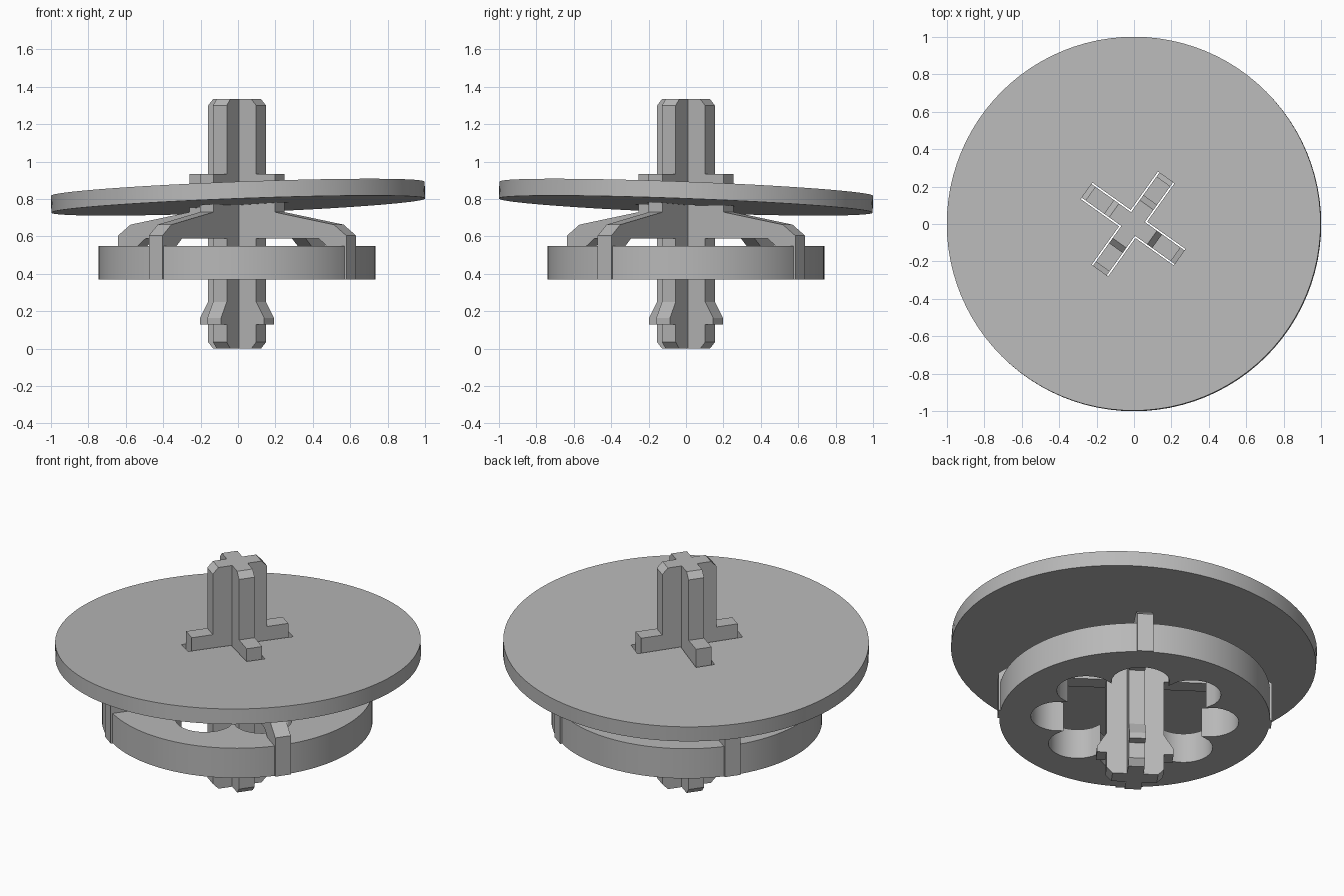
import bpy, bmesh, math
from mathutils import Vector

if "Cube" in bpy.data.objects:
    bpy.data.objects.remove(bpy.data.objects["Cube"])

grey = bpy.data.materials.new("plain grey")
grey.use_nodes = True
colour = (0.48, 0.48, 0.48, 1)
grey.diffuse_color = colour
grey.node_tree.nodes["Principled BSDF"].inputs["Base Color"].default_value = colour

TURN = math.radians(54.5)   # heading of the first blade
CENTRE = Vector((-0.005, 0, 0))


def make_object(name, bm):
    bmesh.ops.recalc_face_normals(bm, faces=bm.faces)
    mesh = bpy.data.meshes.new(name)
    bm.to_mesh(mesh)
    bm.free()
    mesh.materials.append(grey)
    obj = bpy.data.objects.new(name, mesh)
    bpy.context.collection.objects.link(obj)
    return obj


def plate(name, half, width, turn):
    """Upright plate: half outline (r, z) mirrored about the axis."""
    outline = half + [(-r, z) for r, z in reversed(half)]
    bm = bmesh.new()
    face = bm.faces.new([bm.verts.new((r, -width / 2, z)) for r, z in outline])
    side = bmesh.ops.extrude_face_region(bm, geom=[face])
    moved = [v for v in side["geom"] if isinstance(v, bmesh.types.BMVert)]
    bmesh.ops.translate(bm, verts=moved, vec=(0, width, 0))
    obj = make_object(name, bm)
    obj.rotation_euler.z = turn
    obj.location = CENTRE
    return obj


def smooth(obj):
    bpy.ops.object.select_all(action='DESELECT')
    obj.select_set(True)
    bpy.context.view_layer.objects.active = obj
    bpy.ops.object.shade_smooth_by_angle(angle=math.radians(25))


# Crossed blades: foot, snap bulge, arm, leg, shoulder and post in one outline
blade = [
    (0.125, 0), (0.158, 0.035), (0.158, 0.13), (0.21, 0.13), (0.21, 0.165),
    (0.158, 0.25), (0.158, 0.588), (0.57, 0.588), (0.62, 0.55), (0.66, 0.55),
    (0.66, 0.37), (0.75, 0.37), (0.75, 0.604), (0.668, 0.663), (0.28, 0.73),
    (0.28, 0.935), (0.158, 0.935), (0.158, 1.3), (0.125, 1.335),
]
plate("first_blade", blade, 0.09, TURN)
plate("second_blade", blade, 0.09, TURN + math.pi / 2)

# Tilted disc with a cross-shaped slot
bm = bmesh.new()
bmesh.ops.create_cone(bm, cap_ends=True, segments=96, radius1=1, radius2=1, depth=0.09)
disc = make_object("tilted_disc", bm)
disc.location.z = 0.81
disc.rotation_mode = 'QUATERNION'
disc.rotation_quaternion = Vector((0, 0, 1)).rotation_difference(Vector((-0.038, 0.038, 1)))
for i in range(2):
    cutter = plate("slot_cutter", [(0.305, 0.5), (0.305, 1.2)], 0.108, TURN + i * math.pi / 2)
    cutter.hide_render = True
    cutter.hide_set(True)
    cut = disc.modifiers.new("slot", 'BOOLEAN')
    cut.operation = 'DIFFERENCE'
    cut.solver = 'EXACT'
    cut.object = cutter

# Apply the slot so that the cutters can go
bpy.context.view_layer.update()
cut_mesh = bpy.data.meshes.new_from_object(disc.evaluated_get(bpy.context.evaluated_depsgraph_get()))
disc.modifiers.clear()
disc.data = cut_mesh
for obj in [o for o in bpy.data.objects if o.name.startswith("slot_cutter")]:
    bpy.data.objects.remove(obj)
smooth(disc)


# Ring with an eight-lobed opening
def lobe_radius(angle):
    step = math.pi / 4
    off = (angle + step / 2) % step - step / 2
    c, q = 0.41, 0.16
    return c * math.cos(off) + math.sqrt(q * q - (c * math.sin(off)) ** 2)


bm = bmesh.new()
count = 128
loops = []
for i in range(count):
    a = math.tau * i / count
    section = [(0.74, 0.37), (0.74, 0.55), (lobe_radius(a), 0.55), (lobe_radius(a), 0.37)]
    loops.append([bm.verts.new((r * math.cos(a), r * math.sin(a), z)) for r, z in section])
for i in range(count):
    here, after = loops[i], loops[(i + 1) % count]
    for k in range(4):
        n = (k + 1) % 4
        bm.faces.new((here[k], after[k], after[n], here[n]))
ring = make_object("lobed_ring", bm)
ring.rotation_euler.z = TURN
ring.location = CENTRE
smooth(ring)
